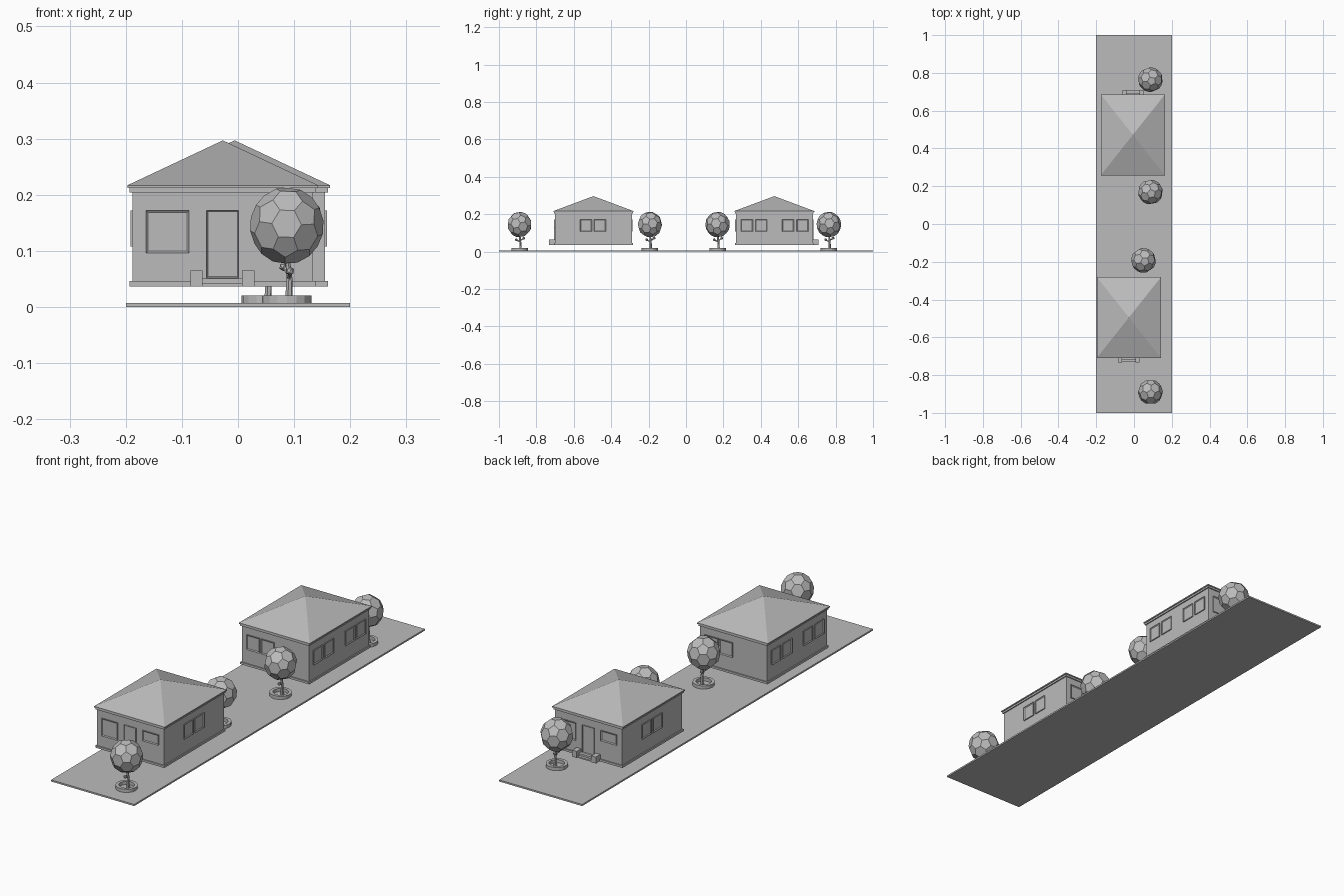
import bpy, bmesh, math
from mathutils import Matrix, Vector

if "Cube" in bpy.data.objects:
    bpy.data.objects.remove(bpy.data.objects["Cube"])

grey = bpy.data.materials.new("plain_grey")
grey.diffuse_color = (0.5, 0.5, 0.5, 1)
grey.use_nodes = True
grey.node_tree.nodes["Principled BSDF"].inputs["Base Color"].default_value = grey.diffuse_color


def finish(bm, name, M=Matrix()):
    bmesh.ops.recalc_face_normals(bm, faces=bm.faces)
    me = bpy.data.meshes.new(name)
    bm.to_mesh(me)
    bm.free()
    me.materials.append(grey)
    ob = bpy.data.objects.new(name, me)
    ob.matrix_world = M
    bpy.context.collection.objects.link(ob)
    return ob


def add_box(bm, x0, x1, y0, y1, z0, z1):
    M = Matrix.Translation(((x0 + x1) / 2, (y0 + y1) / 2, (z0 + z1) / 2))
    M = M @ Matrix.Diagonal((x1 - x0, y1 - y0, z1 - z0, 1))
    return bmesh.ops.create_cube(bm, size=1, matrix=M)["verts"]


def box(name, *dims, M=Matrix()):
    bm = bmesh.new()
    add_box(bm, *dims)
    return finish(bm, name, M)


def panel(name, u0, u1, z0, z1, side, dist, M, rim=0.0055):
    """Framed plate on a wall; side is the turn from the front wall, u runs rightwards."""
    bm = bmesh.new()
    add_box(bm, u0, u1, -dist - 0.004, -dist + 0.001, z0, z1)
    bm.normal_update()
    face = min(bm.faces, key=lambda f: f.calc_center_median().y)
    bmesh.ops.inset_individual(bm, faces=[face], thickness=rim)
    for v in face.verts:
        v.co.y += 0.003
    return finish(bm, name, M @ Matrix.Rotation(side, 4, 'Z'))


WX, WY = 0.161, 0.206  # wall half sizes


def house(tag, M):
    def slab(name, grow, z0, z1):
        box(f"{tag}_{name}", -WX - grow, WX + grow, -WY - grow, WY + grow, z0, z1, M=M)
    slab("foundation_band", 0.005, 0.037, 0.046)
    slab("walls", 0, 0.044, 0.206)
    slab("eave_band", 0.005, 0.204, 0.213)

    # hipped roof: slab whose top is pulled into one peak
    bm = bmesh.new()
    add_box(bm, -0.17, 0.17, -0.214, 0.214, 0.212, 0.217)
    top = max(bm.faces, key=lambda f: f.calc_center_median().z)
    bmesh.ops.poke(bm, faces=[top])
    peak = min(bm.verts, key=lambda v: v.co.xy.length)
    peak.co = (0, 0, 0.297)
    finish(bm, f"{tag}_roof", M)

    # front wall: wide window, door, short window
    panel(f"{tag}_front_window", -0.137, -0.06, 0.096, 0.172, 0, WY, M)
    panel(f"{tag}_door", -0.029, 0.028, 0.052, 0.172, 0, WY, M, 0.003)
    panel(f"{tag}_short_window", 0.06, 0.137, 0.127, 0.172, 0, WY, M)
    # right, back and left wall windows (left edge in each wall's own direction)
    quarter = math.pi / 2
    for wall, turn, dist, lefts in (("right", quarter, WX, (-0.071, 0.003)),
                                    ("back", 2 * quarter, WY, (-0.137, -0.067)),
                                    ("left", -quarter, WX, (-0.178, -0.101, 0.042, 0.119))):
        for i, u in enumerate(lefts):
            panel(f"{tag}_{wall}_window_{i}", u, u + 0.063, 0.108, 0.172, turn, dist, M)

    # entrance steps between two blocks
    bm = bmesh.new()
    for x0, x1, y0, z0, z1 in ((-0.058, -0.036, -0.237, 0.037, 0.065),
                               (0.034, 0.056, -0.237, 0.037, 0.065),
                               (-0.036, 0.034, -0.234, 0.037, 0.043),
                               (-0.036, 0.034, -0.222, 0.043, 0.051)):
        add_box(bm, x0, x1, y0, -WY + 0.002, z0, z1)
    finish(bm, f"{tag}_steps", M)


def rod(bm, a, b, r0, r1):
    a, b = Vector(a), Vector(b)
    d = b - a
    M = Matrix.Translation((a + b) / 2) @ d.to_track_quat('Z', 'Y').to_matrix().to_4x4()
    bmesh.ops.create_cone(bm, cap_ends=True, segments=6, radius1=r0, radius2=r1,
                          depth=d.length, matrix=M)


def tree(tag, x, y, turn):
    M = Matrix.Translation((x, y, 0))
    # planter ring
    bm = bmesh.new()
    prof = [(0.044, 0.006), (0.044, 0.021), (0.031, 0.021), (0.031, 0.006)]
    vs = [bm.verts.new((r, 0, z)) for r, z in prof]
    es = [bm.edges.new((vs[i], vs[(i + 1) % 4])) for i in range(4)]
    bmesh.ops.spin(bm, geom=vs + es, cent=(0, 0, 0), axis=(0, 0, 1),
                   angle=2 * math.pi, steps=16, use_merge=True)
    bmesh.ops.remove_doubles(bm, verts=bm.verts, dist=1e-5)
    finish(bm, f"{tag}_planter_ring", M)

    # trunk with two short twigs ending in leaf buds
    bm = bmesh.new()
    rod(bm, (0.003, 0.006, 0.005), (0.005, 0.004, 0.05), 0.007, 0.0055)
    rod(bm, (0.005, 0.004, 0.049), (0, 0, 0.1), 0.0055, 0.0045)
    for tip, z in (((0.006, -0.018, 0.064), 0.052), ((-0.006, 0.022, 0.072), 0.058)):
        rod(bm, (0.004, 0.003, z), tip, 0.0035, 0.003)
        bmesh.ops.create_icosphere(bm, subdivisions=1, radius=0.008,
                                   matrix=Matrix.Translation(tip))
    finish(bm, f"{tag}_trunk", M)

    # faceted crown: an icosahedron with its corners cut off
    src = bmesh.new()
    bmesh.ops.create_icosphere(src, subdivisions=1, radius=1)
    bm = bmesh.new()
    for e in src.edges:
        a, b = (v.co for v in e.verts)
        for t in (0.34, 0.66):
            bm.verts.new(a.lerp(b, t).normalized())
    src.free()
    bmesh.ops.convex_hull(bm, input=bm.verts)
    bmesh.ops.dissolve_limit(bm, angle_limit=math.radians(3),
                             verts=bm.verts, edges=bm.edges)
    tilt = Matrix.Rotation(turn, 4, 'Z') @ Matrix.Rotation(0.15, 4, 'X')
    finish(bm, f"{tag}_crown", M @ Matrix.Translation((0, 0, 0.145))
           @ Matrix.Diagonal((0.066, 0.066, 0.069, 1)) @ tilt)


# ground strip, two houses turned back to back, four trees
box("ground", -0.2, 0.2, -1, 1, 0, 0.007)
house("front_house", Matrix.Translation((-0.027, -0.495, 0)))
house("back_house", Matrix.Translation((-0.006, 0.472, 0)) @ Matrix.Rotation(math.pi, 4, 'Z'))
for i, (x, y, turn) in enumerate(((0.087, -0.89, 0.3), (0.05, -0.193, 0.9),
                                  (0.087, 0.169, 0.5), (0.087, 0.764, 0.7))):
    tree(f"tree_{i + 1}", x, y, turn)
